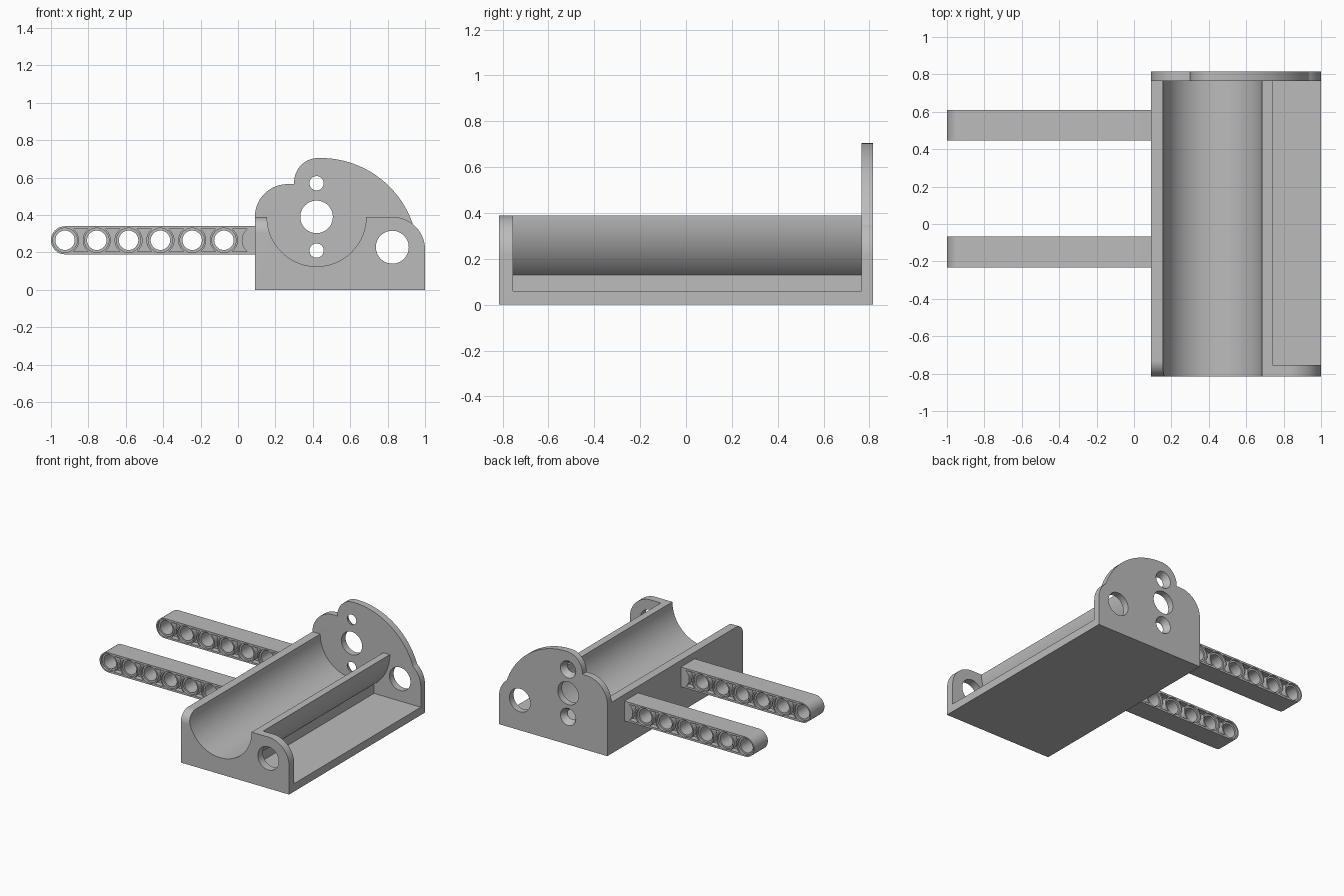
import bpy, bmesh
from math import radians, cos, sin
from mathutils import Matrix

if "Cube" in bpy.data.objects:
    bpy.data.objects.remove(bpy.data.objects["Cube"])

GREY = bpy.data.materials.new("plain_grey")
GREY.use_nodes = True
COLOR = (0.5, 0.5, 0.5, 1)
GREY.diffuse_color = COLOR
GREY.node_tree.nodes["Principled BSDF"].inputs["Base Color"].default_value = COLOR


def arc(cx, cz, r, start, end, n=24):
    """Points of a circular arc, angles in degrees."""
    steps = [radians(start + (end - start) * i / n) for i in range(n + 1)]
    return [(cx + r * cos(a), cz + r * sin(a)) for a in steps]


def circle(cx, cz, r, n=48):
    return arc(cx, cz, r, 0, 360, n)[:-1]


def add_prism(bm, pts, lo, hi, axis="Y"):
    """Extrude a closed profile between two positions along an axis."""
    def at(p, d):
        return (p[0], d, p[1]) if axis == "Y" else (d, p[0], p[1])
    a = [bm.verts.new(at(p, lo)) for p in pts]
    b = [bm.verts.new(at(p, hi)) for p in pts]
    bm.faces.new(a)
    bm.faces.new(b[::-1])
    for i in range(len(pts)):
        j = (i + 1) % len(pts)
        bm.faces.new((a[j], a[i], b[i], b[j]))


def finish(name, bm):
    bmesh.ops.recalc_face_normals(bm, faces=bm.faces)
    mesh = bpy.data.meshes.new(name)
    bm.to_mesh(mesh)
    bm.free()
    mesh.materials.append(GREY)
    obj = bpy.data.objects.new(name, mesh)
    bpy.context.collection.objects.link(obj)
    return obj


def solid(name, prisms):
    """One object from several separate prisms."""
    bm = bmesh.new()
    for p in prisms:
        add_prism(bm, *p)
    return finish(name, bm)


def activate(obj):
    bpy.ops.object.select_all(action="DESELECT")
    obj.select_set(True)
    bpy.context.view_layer.objects.active = obj


def cut(obj, cutter):
    cutter.hide_render = True
    mod = obj.modifiers.new("cut", "BOOLEAN")
    mod.operation = "DIFFERENCE"
    mod.solver = "EXACT"
    mod.object = cutter
    activate(obj)
    bpy.ops.object.modifier_apply(modifier=mod.name)
    bpy.data.objects.remove(cutter)


def smooth(obj):
    activate(obj)
    bpy.ops.object.shade_smooth_by_angle(angle=radians(30))


FRONT, BACK = -0.815, 0.815
PLATE = 0.765           # inner face of the tall back plate
LIP = -0.755            # inner face of the front wall
RIM = 0.39              # height of the trough rim
TX = 0.42               # trough centre
EAR = (0.825, 0.215, 0.175)

# Cradle body: tall back plate outline run along the full length
outline = [(0.09, 0), (1.0, 0)]
outline += arc(*EAR, 0, 51)
outline += arc(0.44, 0.182, 0.523, 18.85, 90)[1:]
outline += arc(0.43, 0.575, 0.13, 90, 180)
outline += [(0.3, 0.565)]
outline += arc(0.265, RIM, 0.175, 90, 180)
body = solid("cradle_body", [(outline, FRONT, BACK)])

# Lower everything in front of the back plate to the rim
above = [(-0.1, RIM)] + arc(*EAR, 90, 51) + [(1.1, 0.555), (1.1, 1), (-0.1, 1)]
cut(body, solid("upper_cutter", [(above, -1, PLATE)]))

# Half-round trough
cut(body, solid("trough_cutter", [(circle(TX, RIM, 0.265, 96), -1, PLATE)]))

# Side channel under the curved trough wall
channel = arc(TX, RIM, 0.32, 0, -54.3) + [(0.607, 0.06), (1.2, 0.06), (1.2, 0.6), (0.74, 0.6)]
cut(body, solid("channel_cutter", [(channel, LIP, PLATE)]))

# Rounded front corner of the left rim
R = 0.085
corner = arc(FRONT + R, RIM - R, R, 90, 180) + [(-0.9, RIM - R), (-0.9, 0.5), (FRONT + R, 0.5)]
cut(body, solid("corner_cutter", [(corner, 0, 0.3, "X")]))

# Wire holes: the side hole passes both end walls, the rest only the back plate
cut(body, solid("side_hole_cutter", [(circle(0.825, 0.228, 0.088), -1, 1)]))
cut(body, solid("back_hole_cutter", [
    (circle(TX, RIM, 0.087), 0.7, 1),
    (circle(TX, 0.57, 0.038), 0.7, 1),
    (circle(TX, 0.21, 0.038), 0.7, 1)]))

# Countersinks on the outside of the back plate
bm = bmesh.new()
for z in (0.57, 0.21):
    place = Matrix.Translation((TX, 0.8, z)) @ Matrix.Rotation(radians(-90), 4, "X")
    bmesh.ops.create_cone(bm, cap_ends=True, segments=48, radius1=0.036,
                          radius2=0.074, depth=0.06, matrix=place)
cut(body, finish("countersink_cutter", bm))
smooth(body)

# Perforated mounting arms
PITCH, MID, HALF = 0.17, 0.265, 0.0825
holes = [-0.925 + PITCH * i for i in range(6)]


def make_arm(name, y):
    lo, hi = y - HALF, y + HALF
    bar = arc(holes[0], MID, 0.075, 90, 270) + [(0.1, 0.19), (0.1, 0.34)]
    arm = solid(name, [(bar, lo, hi)])
    sides = [(lo - 0.05, lo, 1), (hi, hi + 0.05, -1)]

    def both_sides(profiles, depth):
        return [(p, a + (-depth if s < 0 else 0), b + (depth if s > 0 else 0))
                for p in profiles for a, b, s in sides]

    # Hourglass pockets between the hole rims
    pockets = [arc(x, MID, 0.075, -53, 53, 12) + arc(x + PITCH, MID, 0.075, 127, 233, 12)
               for x in holes]
    cut(arm, solid("pocket_cutter", both_sides(pockets, 0.04)))
    # Shallow counterbores and through holes
    bores = [circle(x, MID, 0.065) for x in holes]
    cut(arm, solid("bore_cutter", both_sides(bores, 0.017)))
    cut(arm, solid("pin_cutter", [(circle(x, MID, 0.052), lo - 0.1, hi + 0.1) for x in holes]))
    smooth(arm)


make_arm("front_arm", -0.15)
make_arm("back_arm", 0.528)
